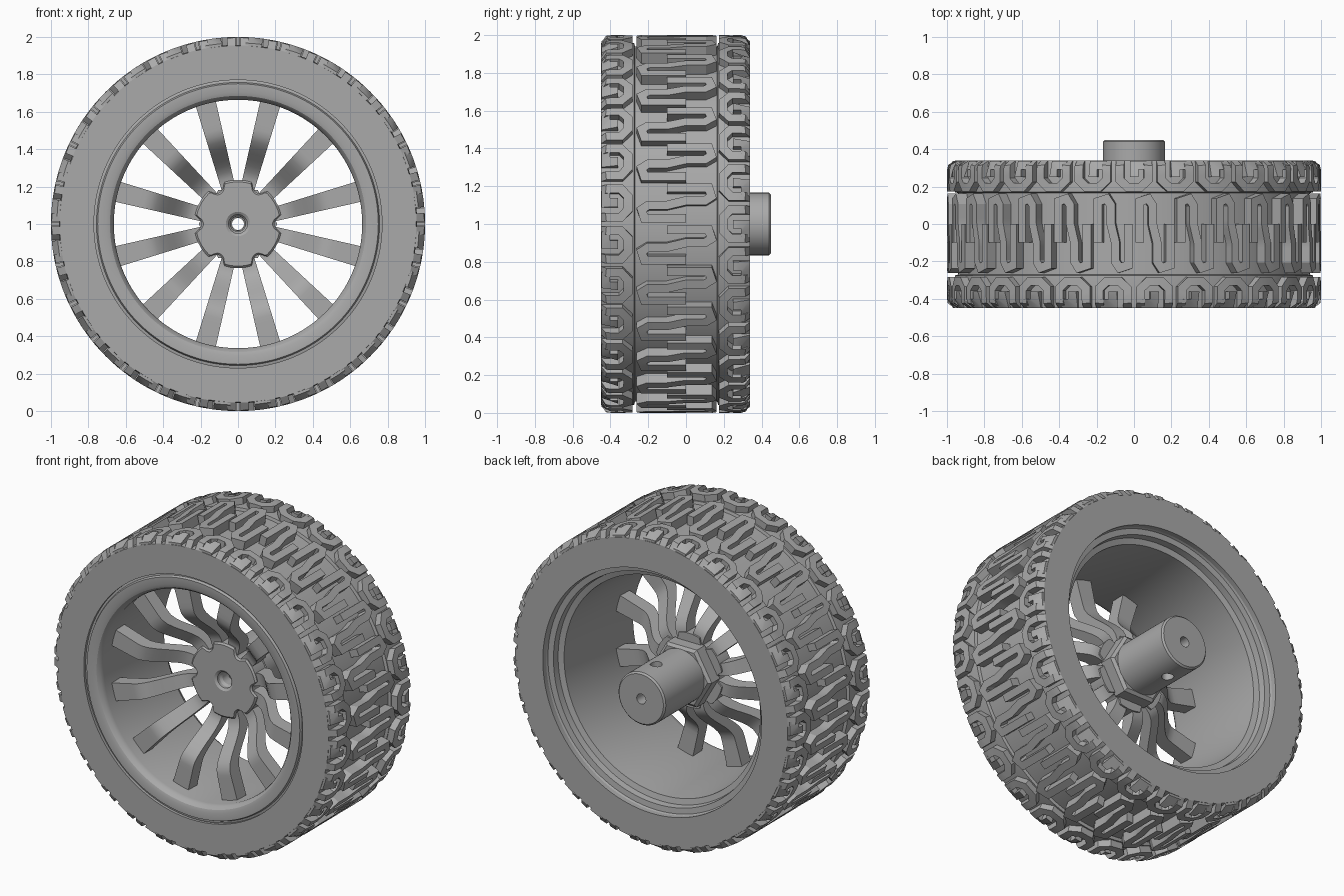
import bpy, bmesh, math
from math import sin, cos, pi, sqrt, radians
from mathutils import Vector

if "Cube" in bpy.data.objects:
    bpy.data.objects.remove(bpy.data.objects["Cube"])

grey = bpy.data.materials.new("plain grey")
grey.use_nodes = True
COLOUR = (0.4, 0.4, 0.4, 1)
grey.diffuse_color = COLOUR
grey.node_tree.nodes["Principled BSDF"].inputs["Base Color"].default_value = COLOUR

FRONT, BACK = -0.45, 0.34
MID, HALF = (FRONT + BACK) / 2, (BACK - FRONT) / 2
CELLS = 28


def polar(r, a, y):
    """Point at radius r and angle a around the axle."""
    return Vector((r * cos(a), y, 1 + r * sin(a)))


def finish(name, bm, angle=30):
    bmesh.ops.recalc_face_normals(bm, faces=bm.faces)
    mesh = bpy.data.meshes.new(name)
    bm.to_mesh(mesh)
    bm.free()
    mesh.materials.append(grey)
    ob = bpy.data.objects.new(name, mesh)
    bpy.context.collection.objects.link(ob)
    bpy.ops.object.select_all(action='DESELECT')
    ob.select_set(True)
    bpy.context.view_layer.objects.active = ob
    bpy.ops.object.shade_smooth_by_angle(angle=radians(angle))
    return ob


def loft(bm, rings, closed=False):
    """Skin a list of equal closed rings; cap the ends unless closed."""
    rows = [[bm.verts.new(p) for p in ring] for ring in rings]
    n = len(rows[0])
    for i in range(len(rows) - (not closed)):
        a, b = rows[i], rows[(i + 1) % len(rows)]
        for j in range(n):
            k = (j + 1) % n
            bm.faces.new((a[j], a[k], b[k], b[j]))
    if not closed:
        bm.faces.new(rows[0])
        bm.faces.new(rows[-1])


def lathe(name, profile, segs=128):
    """Spin a closed (radius, y) profile around the axle."""
    bm = bmesh.new()
    loft(bm, [[polar(r, 2 * pi * i / segs, y) for r, y in profile] for i in range(segs)], True)
    return finish(name, bm)


# Tyre body, with a recessed band under the middle tread
lathe("tyre_body", [(0.77, FRONT), (0.953, FRONT), (0.958, -0.43), (0.958, -0.275), (0.94, -0.27),
                    (0.94, 0.165), (0.958, 0.17), (0.958, 0.32), (0.953, BACK), (0.77, BACK)], 168)

# Rim with rolled front lip, barrel and stepped back edge
lathe("rim", [(0.775, -0.43), (0.765, -0.435), (0.757, -0.435), (0.75, -0.45), (0.705, -0.45),
              (0.685, -0.443), (0.67, -0.425), (0.664, -0.4), (0.69, 0.24), (0.725, 0.25),
              (0.73, 0.29), (0.765, 0.295), (0.775, 0.32)])


def crown(y):
    """Outer tread radius, rounded at both shoulders."""
    rad = 0.045
    d = min(max(0, abs(y - MID) - (HALF - rad)), rad)
    return 1 - rad + sqrt(rad * rad - d * d)


def mitred(path, width):
    """Left and right offset points of an open path."""
    pts = [Vector(p) for p in path]
    pairs = []
    for i, p in enumerate(pts):
        dirs = []
        if i > 0:
            dirs.append((p - pts[i - 1]).normalized())
        if i < len(pts) - 1:
            dirs.append((pts[i + 1] - p).normalized())
        normals = [Vector((-d.y, d.x)) for d in dirs]
        m = sum(normals, Vector((0, 0))).normalized()
        m *= width / 2 / max(0.5, m.dot(normals[0]))
        pairs.append((p + m, p - m))
    return pairs


def tread_bar(bm, path, width, phase):
    """Raised bar along a (y, arc length) path, wrapped onto the tyre."""
    pairs = mitred(path, width)
    rings = []
    for i in range(len(pairs) - 1):
        (l0, r0), (l1, r1) = pairs[i], pairs[i + 1]
        steps = max(1, int((l1 - l0).length / 0.022))
        last = i == len(pairs) - 2
        for s in range(steps + last):
            l, r = l0.lerp(l1, s / steps), r0.lerp(r1, s / steps)
            rings.append([polar(0.93, l.y + phase, l.x), polar(crown(l.x), l.y + phase, l.x),
                          polar(crown(r.x), r.y + phase, r.x), polar(0.93, r.y + phase, r.x)])
    loft(bm, rings)


# Tread patterns: a stepped S in the middle, hooked arches on the shoulders
HALF_S = [(0.0, 0.012), (0.10, 0.012), (0.135, 0.035), (0.12, 0.082), (-0.10, 0.082)]
S_BAR = [(-0.1 - y, -u) for y, u in reversed(HALF_S)] + HALF_S
ARCH = [(0.0, -0.076), (0.105, -0.076), (0.143, -0.035), (0.143, 0.035), (0.105, 0.076), (0.0, 0.076)]
HOOK = [(0.025, 0.07), (0.025, 0.002), (0.09, 0.002)]

middle, shoulders = bmesh.new(), bmesh.new()
for c in range(CELLS):
    phase = 2 * pi * (c + 0.5) / CELLS
    tread_bar(middle, S_BAR, 0.046, phase)
    for shape in (ARCH, HOOK):
        tread_bar(shoulders, [(FRONT + y, u) for y, u in shape], 0.046, phase)
        tread_bar(shoulders, [(BACK - y, -u) for y, u in shape], 0.046, phase + pi / CELLS)
finish("middle_tread", middle)
finish("shoulder_tread", shoulders)

# Twelve curved spokes dropping from the lip to the recessed hub
OUTER_Y, HUB_Y = -0.33, -0.13
bm = bmesh.new()
for k in range(12):
    a = radians(15 + 30 * k)
    side = Vector((-sin(a), 0, cos(a)))
    rings = []
    for i in range(17):
        r = 0.15 + 0.53 * i / 16
        t = min(1, max(0, (r - 0.24) / 0.26))
        y = HUB_Y + (OUTER_Y - HUB_Y) * t * t * (3 - 2 * t)
        w = side * (0.03 + 0.025 * r / 0.66)
        f, b = polar(r, a, y), polar(r, a, y + 0.09)
        rings.append([f - w, f + w, b + w, b - w])
    loft(bm, rings)
finish("spokes", bm)


def hub_radius(a):
    """Round hub edge with a scoop between each pair of spokes."""
    d = (a + pi / 6) % (pi / 3) - pi / 6
    s = 0.045 ** 2 - (0.24 * d) ** 2
    return 0.235 if s <= 0 else min(0.235, 0.24 - sqrt(s))


# Scooped hub disc with a centre bore
N = 180
bm = bmesh.new()
rings = []
for i in range(N):
    a = 2 * pi * i / N
    edge = hub_radius(a)
    rings.append([polar(0.04, a, -0.1), polar(0.05, a, -0.115), polar(0.05, a, -0.135),
                  polar(0.065, a, -0.145), polar(edge - 0.01, a, -0.145),
                  polar(edge, a, -0.135), polar(edge, a, -0.03), polar(0.04, a, -0.03)])
loft(bm, rings, True)
finish("hub_disc", bm)

# Hexagonal flange, then the round shaft adapter
lathe("hex_flange", [(0.04, -0.04), (0.21, -0.04), (0.21, 0.04), (0.19, 0.055), (0.04, 0.055)], 6)
shaft = lathe("shaft_adapter", [(0.032, 0.03), (0.166, 0.03), (0.166, 0.44), (0.156, 0.45),
                                (0.032, 0.45)], 64)

# Cross hole through the shaft
bpy.ops.mesh.primitive_cylinder_add(vertices=32, radius=0.035, depth=0.6, location=(0, 0.3, 1))
cutter = bpy.context.object
cutter.name = "cross_hole_cutter"
cutter.hide_render = True
cutter.display_type = 'WIRE'
cut = shaft.modifiers.new("cross_hole", 'BOOLEAN')
cut.operation = 'DIFFERENCE'
cut.solver = 'EXACT'
cut.object = cutter
bpy.context.view_layer.objects.active = shaft
bpy.ops.object.modifier_apply(modifier=cut.name)
bpy.data.objects.remove(cutter)
